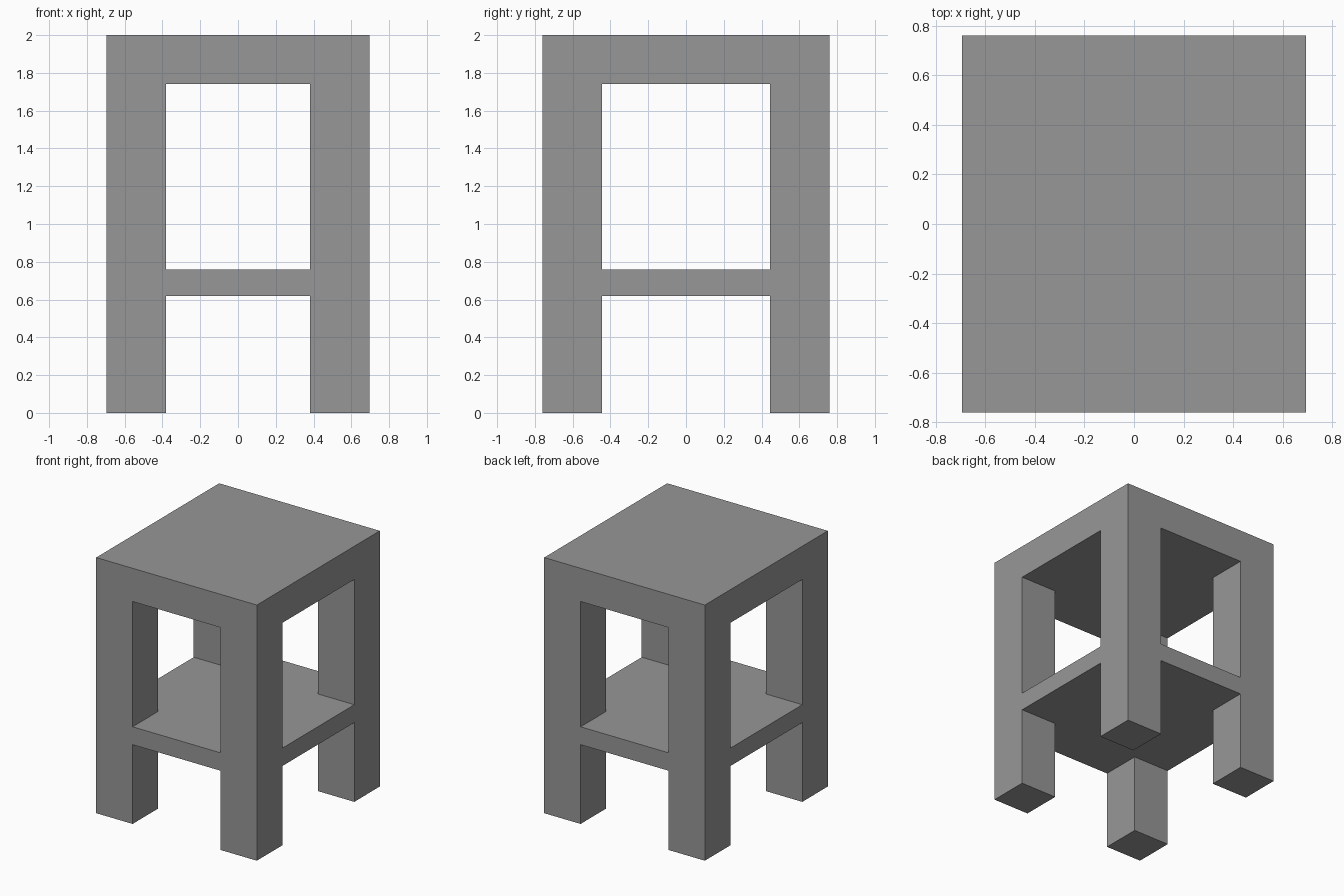
import bpy
import bmesh
from mathutils import Matrix, Vector

cube = bpy.data.objects.get("Cube")
if cube:
    bpy.data.objects.remove(cube, do_unlink=True)

# Overall dimensions
HALF_X, HALF_Y, HEIGHT = 0.695, 0.76, 2.0
LEG = 0.315
TOP_UNDERSIDE = 1.74
SHELF_BOTTOM, SHELF_TOP = 0.62, 0.76

# Single grey finish
GREY = (0.31, 0.31, 0.31, 1.0)
grey = bpy.data.materials.new("plain_grey")
grey.use_nodes = True
grey.diffuse_color = GREY
grey.node_tree.nodes["Principled BSDF"].inputs["Base Color"].default_value = GREY


def box(name, low, high):
    """Box object spanning two opposite corners."""
    low, high = Vector(low), Vector(high)
    bm = bmesh.new()
    place = Matrix.Translation((low + high) / 2) @ Matrix.Diagonal((*(high - low), 1))
    bmesh.ops.create_cube(bm, size=1, matrix=place)
    mesh = bpy.data.meshes.new(name)
    bm.to_mesh(mesh)
    bm.free()
    mesh.materials.append(grey)
    obj = bpy.data.objects.new(name, mesh)
    bpy.context.collection.objects.link(obj)
    return obj


# Tabletop and shelf, both flush with the outer leg faces
table = box("side_table", (-HALF_X, -HALF_Y, TOP_UNDERSIDE), (HALF_X, HALF_Y, HEIGHT))
parts = [box("shelf", (-HALF_X, -HALF_Y, SHELF_BOTTOM), (HALF_X, HALF_Y, SHELF_TOP))]

# Four square corner legs
for side_x, x in (("right", -HALF_X), ("left", HALF_X - LEG)):
    for side_y, y in (("front", -HALF_Y), ("back", HALF_Y - LEG)):
        parts.append(box(f"{side_y}_{side_x}_leg", (x, y, 0), (x + LEG, y + LEG, HEIGHT)))

# Fuse the parts into one seamless body
bpy.context.view_layer.objects.active = table
for part in parts:
    union = table.modifiers.new(part.name, "BOOLEAN")
    union.operation = "UNION"
    union.solver = "EXACT"
    union.object = part
    bpy.ops.object.modifier_apply(modifier=union.name)
    bpy.data.objects.remove(part, do_unlink=True)
